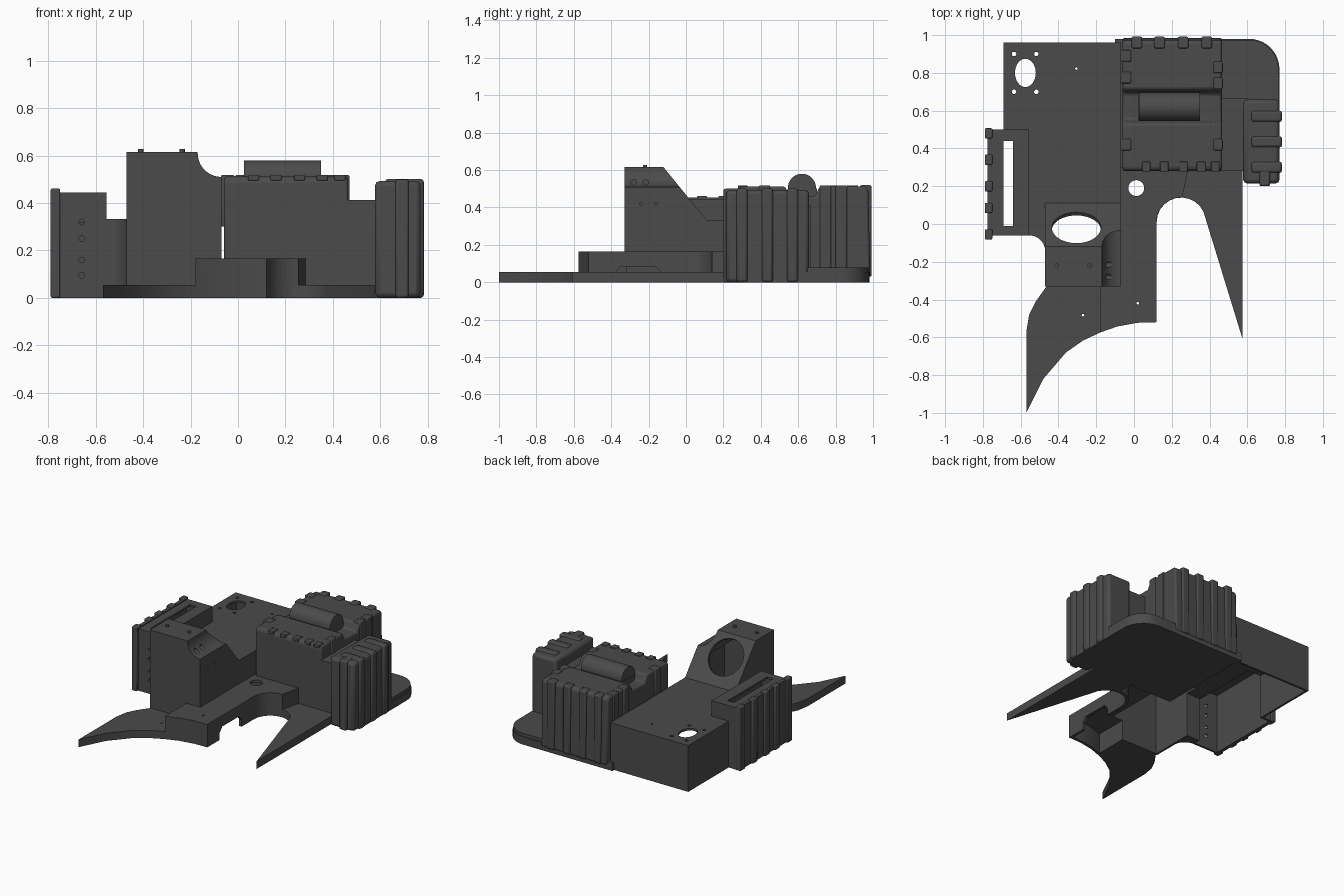
import bpy, bmesh, math
from mathutils import Vector, Matrix

if "Cube" in bpy.data.objects:
    bpy.data.objects.remove(bpy.data.objects["Cube"])

grey = bpy.data.materials.new("dark_grey")
grey.diffuse_color = (0.07, 0.07, 0.07, 1)
grey.use_nodes = True
grey.node_tree.nodes["Principled BSDF"].inputs["Base Color"].default_value = grey.diffuse_color


def finish(name, bm):
    bmesh.ops.recalc_face_normals(bm, faces=bm.faces)
    me = bpy.data.meshes.new(name)
    bm.to_mesh(me)
    bm.free()
    me.materials.append(grey)
    ob = bpy.data.objects.new(name, me)
    bpy.context.collection.objects.link(ob)
    return ob


def prism(name, pts, axis, lo, hi):
    """Extrude a 2D outline along an axis: z uses (x,y), x uses (y,z), y uses (x,z)."""
    place = {"z": lambda a, b, t: (a, b, t), "x": lambda a, b, t: (t, a, b),
             "y": lambda a, b, t: (a, t, b)}[axis]
    bm = bmesh.new()
    low = [bm.verts.new(place(a, b, lo)) for a, b in pts]
    high = [bm.verts.new(place(a, b, hi)) for a, b in pts]
    bm.faces.new(low)
    bm.faces.new(high)
    n = len(pts)
    for i in range(n):
        j = (i + 1) % n
        bm.faces.new((low[i], low[j], high[j], high[i]))
    return finish(name, bm)


def box(name, x0, x1, y0, y1, z0, z1, bevel=0):
    ob = prism(name, [(x0, y0), (x1, y0), (x1, y1), (x0, y1)], "z", z0, z1)
    if bevel:
        m = ob.modifiers.new("bevel", "BEVEL")
        m.width, m.segments = bevel, 2
    return ob


def cyl(name, centre, r, depth, axis, ry=None, n=32):
    bm = bmesh.new()
    bmesh.ops.create_cone(bm, cap_ends=True, segments=n, radius1=r, radius2=r, depth=depth)
    bmesh.ops.scale(bm, vec=(1, (ry or r) / r, 1), verts=bm.verts)
    rot = Vector(axis).to_track_quat("Z", "Y").to_matrix().to_4x4() if axis != (0, 0, 1) else Matrix()
    bmesh.ops.transform(bm, matrix=Matrix.Translation(centre) @ rot, verts=bm.verts)
    return finish(name, bm)


def arc(cx, cy, r, a0, a1, n=10):
    return [(cx + r * math.cos(math.radians(a0 + (a1 - a0) * i / n)),
             cy + r * math.sin(math.radians(a0 + (a1 - a0) * i / n))) for i in range(n + 1)]


def combine(ob, others, op):
    bpy.context.view_layer.objects.active = ob
    for o in others:
        m = ob.modifiers.new("bool", "BOOLEAN")
        m.operation, m.solver, m.object = op, "EXACT", o
        bpy.ops.object.modifier_apply(modifier=m.name)
        bpy.data.objects.remove(o)


# base deck with two pointed horns and a rounded rear corner
crescent = [(-.57, -1), (-.48, -.82), (-.36, -.68), (-.27, -.617), (-.18, -.575), (-.09, -.543),
            (.02, -.523), (.12, -.52)]
bay = arc(.25, .01, .13, 180, 25)
deck = crescent + bay + [(.575, -.61), (.575, .28), (.77, .28)] + arc(.61, .82, .16, 0, 90) + \
    [(-.1, .98), (-.1, -.3), (-.44, -.3), (-.47, -.34), (-.52, -.41), (-.555, -.48), (-.57, -.57)]
body = prism("body_shell", deck, "z", 0, .055)

# raised centre, main housing, sloped tower and left pod
centre = crescent[4:] + arc(.25, .01, .13, 180, 88) + [(.29, .3), (-.18, .3)]
housing = [(-.69, .96), (-.69, -.06)] + arc(-.555, -.145, .085, 90, 0) + \
    [(-.47, -.33), (-.07, -.33), (-.07, .96)]
tower = prism("tower", [(-.33, 0), (-.33, .615), (-.12, .615), (.11, .333), (.11, 0)], "x", -.47, -.07)
notch = prism("notch", arc(-.07, .61, .1, 180, 270) + [(.05, .51), (.05, .8), (-.17, .8)], "y", -.5, .3)
combine(tower, [notch], "DIFFERENCE")
combine(body, [prism("centre", centre, "z", 0, .165),
               prism("housing", housing, "z", 0, .333),
               tower,
               box("pod", -.77, -.555, -.06, .5, 0, .445)], "UNION")

# hollow underside, then openings
cuts = [
    box("c", -.675, -.085, .0, .945, -.1, .318),
    box("c", -.675, -.56, -.045, .1, -.1, .318),
    box("c", -.455, -.085, -.315, .1, -.1, .318),
    prism("c", [(-.315, -.1), (-.315, .597), (-.127, .597), (.09, .318), (.09, -.1)], "x", -.455, -.185),
    prism("c", [(-.315, -.1), (-.315, .49), (-.041, .49), (.09, .318), (.09, -.1)], "x", -.455, -.085),
    prism("c", [(-.165, -.55), (-.08, -.52), (.02, -.503), (.1, -.5)] + arc(.25, .01, .15, 180, 90)
          + [(.26, .265), (-.165, .265)], "z", -.1, .145),
    box("c", -.75, -.57, -.045, .485, -.1, .43),
    box("c", -.69, -.64, -.01, .44, -.2, 1),
    cyl("c", (-.305, -.02, .491), .13, .07, (0, .775, .632)),
    cyl("c", (-.575, .8, .3), .055, .3, (0, 0, 1), .075),
    cyl("c", (.012, .19, .1), .042, .5, (0, 0, 1)),
    prism("c", [(-.38, -.1), (-.38, .05), (-.35, .085), (-.16, .085), (-.13, .05), (-.13, -.1)], "x", .08, .2),
]
# screw holes
for x in (-.635, -.517):
    for y in (.7, .9):
        cuts.append(cyl("c", (x, y, .33), .012, .1, (0, 0, 1), n=12))
for x, y in ((-.27, -.483), (.02, -.42), (-.305, .823)):
    cuts.append(cyl("c", (x, y, .2), .007, .6, (0, 0, 1), n=8))
for z in (.095, .16, .25, .32):
    cuts.append(cyl("c", (-.66, -.05, z), .012, .06, (0, 1, 0), n=12))
for y, z, r in ((-.28, .535, .015), (-.215, .535, .015), (-.24, .42, .008), (-.16, .42, .008)):
    cuts.append(cyl("c", (-.07 if z < .5 else -.14, y, z), r, .09, (1, 0, 0), n=12))
for x in (-.41, -.235):
    cuts.append(cyl("c", (x, -.334, .0275), .006, .02, (0, 1, 0), n=8))
combine(body, cuts, "DIFFERENCE")

# tower top bolts
for x in (-.41, -.235):
    cyl("tower_bolt", (x, -.22, .617), .011, .02, (0, 0, 1), n=12)

# left pod grip: thin side panel with upright ribs
box("pod_side_panel", -.775, -.75, -.06, .5, 0, .452)
for y in (-.055, .085, .2, .34, .48):
    box("pod_rib", -.79, -.75, y - .027, y + .027, 0, .461, .006)

# rear pack with a trough across its top
pack = prism("rear_pack", [(.28, .03), (.28, .495), (.295, .512), (.53, .512), (.555, .46), (.69, .46),
                           (.715, .512), (.96, .512), (.975, .495), (.985, .03)], "x", -.06, .465)
m = pack.modifiers.new("bevel", "BEVEL")
m.width, m.segments = .012, 2

# roller lying in the trough
cyl("roller", (.188, .62, .505), .075, .325, (1, 0, 0), n=40)
box("roller_bed", .02, .35, .55, .7, .4, .5)

# pack straps: full-height ribs at the back, clips around the top rim
for x in (.015, .135, .26, .385):
    box("back_rib", x - .028, x + .028, .93, .992, .03, .519, .008)
for x in (.065, .16, .26, .355, .43):
    box("front_clip", x - .023, x + .023, .277, .33, .495, .518, .004)
for y in (.89, .775, .42):
    box("left_rib", -.072, -.015, y - .03, y + .03, .3, .518, .006)
for y in (.83, .745, .42):
    box("right_clip", .42, .47, y - .03, y + .03, .06, .518, .006)

# bridge joining the rear pack to the side pack
box("bridge", .44, .6, .28, .665, .03, .413)

# side pack with wrapping ribs
box("side_pack", .578, .77, .215, .658, 0, .493, .02)
for y in (.3, .435, .57):
    box("side_rib", .62, .784, y - .03, y + .03, 0, .502, .014)
for x in (.692,):
    box("side_front_rib", x - .028, x + .028, .2, .3, 0, .5, .01)

# rear corner skirt
prism("corner_skirt", [(.44, .64), (.765, .64)] + arc(.61, .82, .155, 0, 90) + [(.44, .975)], "z", .03, .078)

# smooth the round surfaces, keep hard edges
for ob in list(bpy.context.scene.objects):
    bpy.ops.object.select_all(action="DESELECT")
    ob.select_set(True)
    bpy.context.view_layer.objects.active = ob
    bpy.ops.object.shade_smooth_by_angle(angle=math.radians(25))
